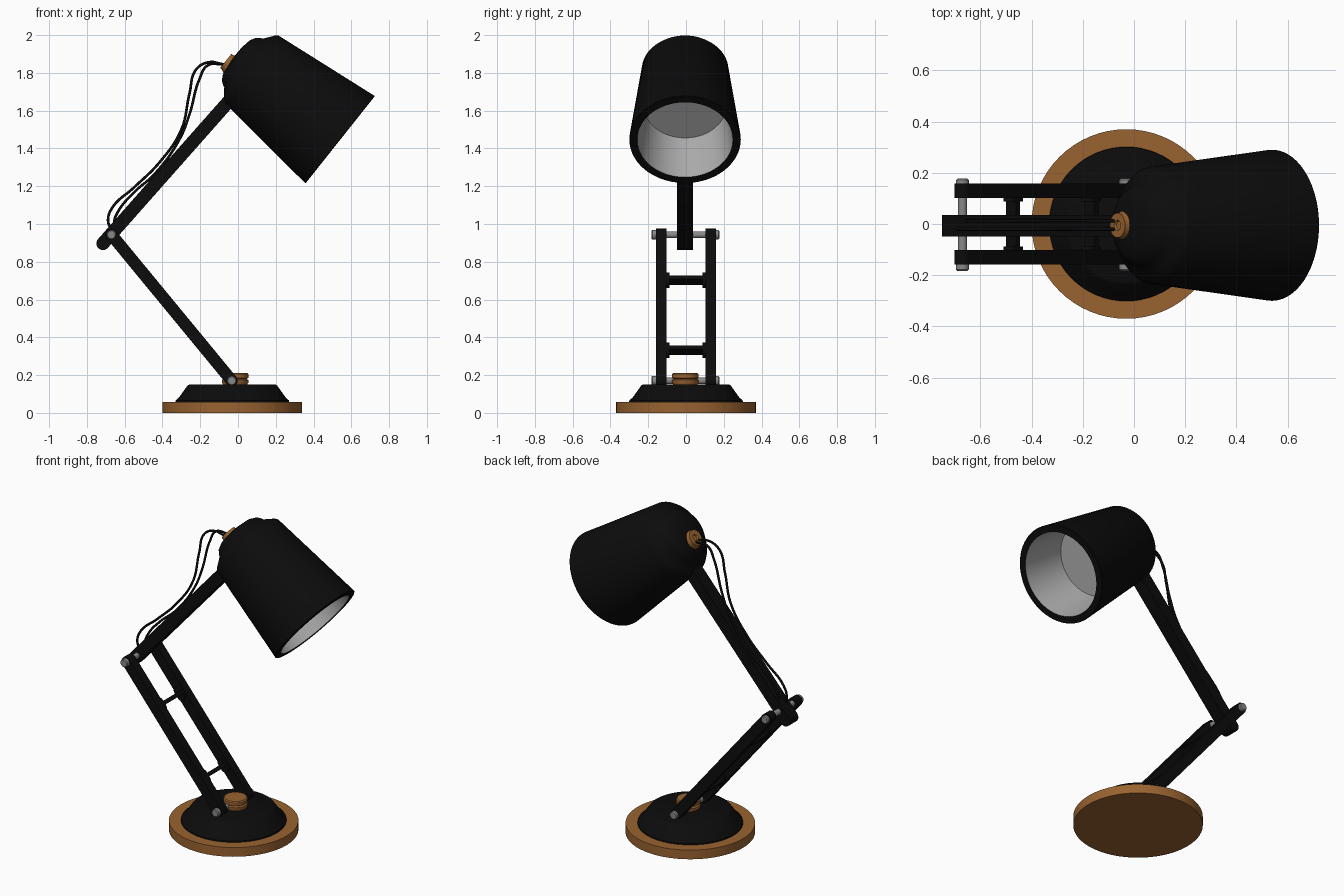
import bpy, bmesh, math
from mathutils import Vector, Matrix

if "Cube" in bpy.data.objects:
    bpy.data.objects.remove(bpy.data.objects["Cube"])


def material(name, rgb):
    m = bpy.data.materials.new(name)
    m.diffuse_color = (*rgb, 1)
    m.use_nodes = True
    m.node_tree.nodes["Principled BSDF"].inputs["Base Color"].default_value = m.diffuse_color
    return m


BLACK = material("matte_black", (0.0035, 0.0035, 0.0035))
WOOD = material("warm_wood", (0.32, 0.125, 0.03))
METAL = material("grey_metal", (0.25, 0.25, 0.25))
LINING = material("pale_lining", (0.42, 0.42, 0.42))


def finish(name, bm, mats, angle=32):
    bmesh.ops.remove_doubles(bm, verts=bm.verts, dist=1e-5)
    bmesh.ops.recalc_face_normals(bm, faces=bm.faces)
    me = bpy.data.meshes.new(name)
    bm.to_mesh(me)
    bm.free()
    ob = bpy.data.objects.new(name, me)
    bpy.context.collection.objects.link(ob)
    for m in mats:
        me.materials.append(m)
    bpy.ops.object.select_all(action='DESELECT')
    ob.select_set(True)
    bpy.context.view_layer.objects.active = ob
    bpy.ops.object.shade_smooth_by_angle(angle=math.radians(angle))
    return ob


def lathe(name, profile, origin, axis, mats, inner_from=None, sides=64):
    """Spin (radius, height) points round an axis; segments from inner_from use material 1."""
    bm = bmesh.new()
    rings = []
    for r, h in profile:
        if r == 0:
            rings.append([bm.verts.new((0, 0, h))] * sides)
        else:
            rings.append([bm.verts.new((r * math.cos(2 * math.pi * i / sides),
                                        r * math.sin(2 * math.pi * i / sides), h))
                          for i in range(sides)])
    for k, (a, b) in enumerate(zip(rings, rings[1:])):
        for i in range(sides):
            j = (i + 1) % sides
            f = bm.faces.new(list(dict.fromkeys((a[i], a[j], b[j], b[i]))))
            f.material_index = int(inner_from is not None and k >= inner_from)
    rot = Vector(axis).to_track_quat('Z', 'Y').to_matrix().to_4x4()
    bm.transform(Matrix.Translation(origin) @ rot)
    return finish(name, bm, mats)


def bar(name, p, q, half, y, width, round_p=True, round_q=True):
    """Flat bar between two (x, z) points, with rounded or square ends."""
    p, q = Vector(p), Vector(q)
    base = math.atan2(q.y - p.y, q.x - p.x)
    pts = []
    for c, start, rounded in ((q, base - math.pi / 2, round_q), (p, base + math.pi / 2, round_p)):
        n = 10 if rounded else 1
        for i in range(n + 1):
            a = start + math.pi * i / n
            pts.append((c.x + half * math.cos(a), c.y + half * math.sin(a)))
    bm = bmesh.new()
    f = bm.faces.new([bm.verts.new((x, y - width / 2, z)) for x, z in pts])
    ext = bmesh.ops.extrude_face_region(bm, geom=[f])
    bmesh.ops.translate(bm, vec=(0, width, 0),
                        verts=[v for v in ext['geom'] if isinstance(v, bmesh.types.BMVert)])
    return finish(name, bm, [BLACK])


def cord(name, pts, y):
    cu = bpy.data.curves.new(name, 'CURVE')
    cu.dimensions = '3D'
    cu.bevel_depth, cu.bevel_resolution = 0.007, 2
    cu.use_fill_caps = True
    sp = cu.splines.new('BEZIER')
    sp.bezier_points.add(len(pts) - 1)
    for b, (x, z) in zip(sp.bezier_points, pts):
        b.co = (x, y, z)
        b.handle_left_type = b.handle_right_type = 'AUTO'
    ob = bpy.data.objects.new(name, cu)
    bpy.context.collection.objects.link(ob)
    cu.materials.append(BLACK)


# Base: wooden disc, black sloped cover, ribbed wooden knob
UP = (0, 0, 1)
lathe("base_disc", [(0, 0), (0.37, 0), (0.37, 0.058), (0, 0.058)], (-0.03, 0, 0), UP, [WOOD])
lathe("base_cover", [(0, 0.05), (0.303, 0.05), (0.3, 0.066), (0.282, 0.082), (0.237, 0.145),
                     (0.228, 0.15), (0, 0.15)], (-0.03, 0, 0), UP, [BLACK])
lathe("base_knob", [(0, 0.14), (0.058, 0.14), (0.07, 0.16), (0.07, 0.174), (0.061, 0.18),
                    (0.07, 0.186), (0.07, 0.205), (0.064, 0.211), (0, 0.211)],
      (-0.015, -0.003, 0), UP, [WOOD], sides=40)

# Lower arm: twin bars joined by two cross bars with flared ends
FOOT, ELBOW = Vector((-0.033, 0.17)), Vector((-0.67, 0.943))
for side, label in ((-1, "front"), (1, "back")):
    bar("lower_arm_" + label, FOOT, ELBOW, 0.032, side * 0.13, 0.056)
along = (ELBOW - FOOT).normalized()
for z, label in ((0.332, "low"), (0.703, "high")):
    c = FOOT + along * ((z - FOOT.y) / along.y)
    bar("cross_bar_" + label, c - along * 0.012, c + along * 0.012, 0.025, 0, 0.22, False, False)
    for s in (-1, 1):
        bar("cross_bar_flare_" + label, c - along * 0.018, c + along * 0.018, 0.027,
            s * 0.098, 0.02)

# Pivot pins with wider heads
for (x, z), label in ((FOOT, "foot"), (ELBOW, "elbow")):
    lathe("pivot_" + label, [(0, -0.183), (0.02, -0.183), (0.025, -0.178), (0.025, -0.157),
                             (0.018, -0.157), (0.018, 0.157), (0.025, 0.157), (0.025, 0.172),
                             (0.02, 0.177), (0, 0.177)], (x, 0, z), (0, 1, 0), [METAL], sides=24)

# Upper arm running into the shade
bar("upper_arm", (-0.715, 0.897), (0.04, 1.75), 0.035, -0.006, 0.084, True, False)

# Shade: tapered shell, stepped cap, thick rim and pale recessed lining
AXIS = Vector((-0.783, 0, 0.622))
RIM = Vector((0.541, -0.005, 1.446))
lathe("shade", [(0, 0.714), (0.06, 0.712), (0.115, 0.702), (0.145, 0.685), (0.158, 0.667),
                (0.166, 0.652), (0.192, 0.632), (0.218, 0.613), (0.229, 0.597), (0.295, 0.003),
                (0.292, 0), (0.253, 0), (0.218, 0.29), (0, 0.29)],
      RIM, AXIS, [BLACK, LINING], inner_from=11, sides=80)

# Wooden cord knob on the cap, set slightly below the axis
cross = Vector((0.622, 0, 0.783))
lathe("shade_knob", [(0, 0.68), (0.058, 0.68), (0.058, 0.704), (0.048, 0.722), (0.048, 0.734),
                     (0.02, 0.734), (0.016, 0.725), (0, 0.725)],
      RIM - cross * 0.05, AXIS, [WOOD], sides=32)

# Two loose cords from the knob to the elbow
cord("cord_outer", [(-0.05, 1.84), (-0.09, 1.848), (-0.15, 1.857), (-0.22, 1.82), (-0.257, 1.69),
                    (-0.30, 1.50), (-0.416, 1.326), (-0.55, 1.194), (-0.665, 1.087),
                    (-0.688, 1.02), (-0.665, 0.955)], -0.02)
cord("cord_inner", [(-0.05, 1.838), (-0.09, 1.845), (-0.16, 1.84), (-0.204, 1.767), (-0.257, 1.58),
                    (-0.31, 1.448), (-0.443, 1.263), (-0.55, 1.168), (-0.635, 1.066),
                    (-0.655, 1.01), (-0.645, 0.96)], 0.012)
